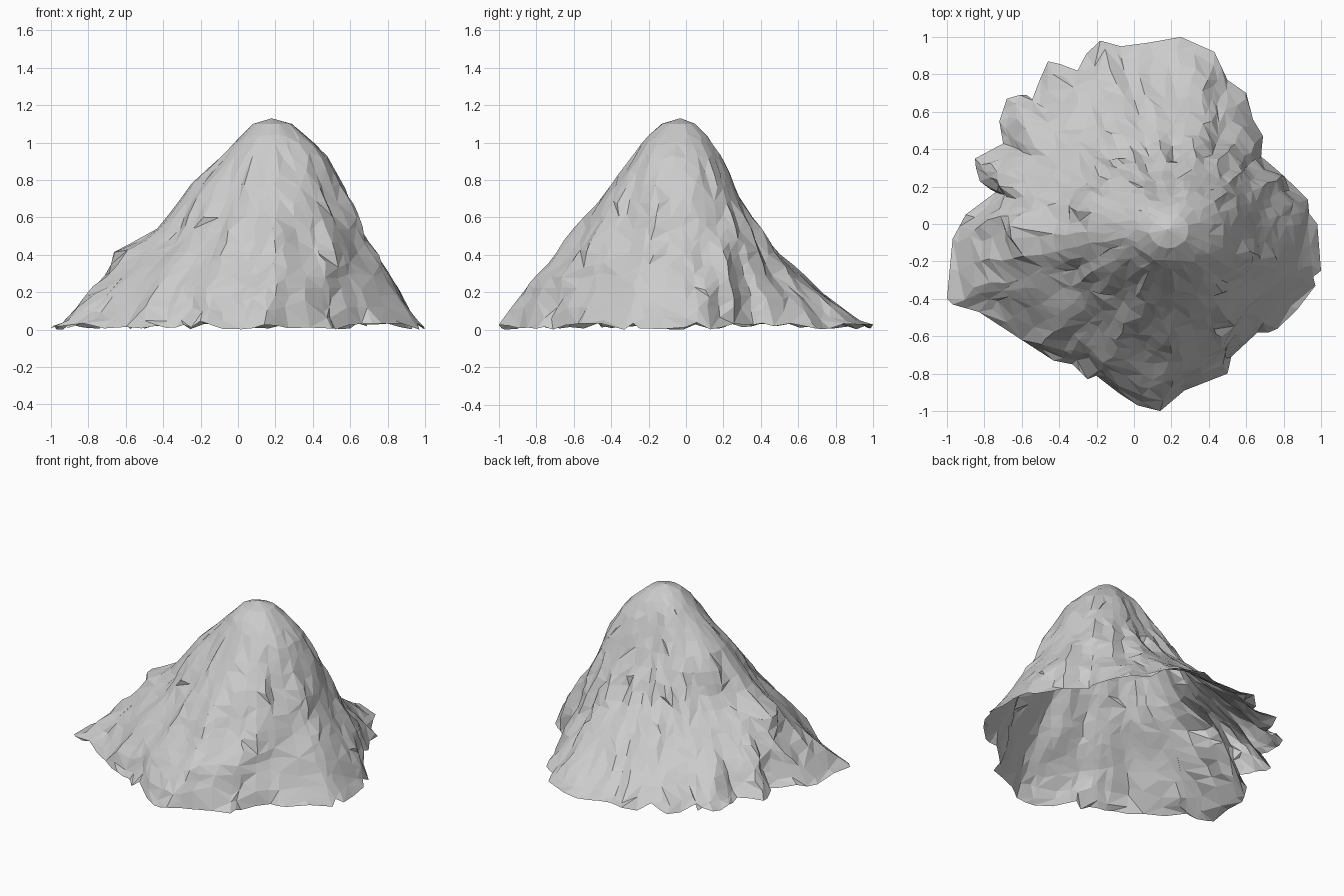
import bpy, bmesh, math, random
from mathutils import Vector, noise

if "Cube" in bpy.data.objects:
    bpy.data.objects.remove(bpy.data.objects["Cube"])

random.seed(4)
PEAK = Vector((0.18, -0.03))
HEIGHT = 1.13

# Footprint seen from the top, counterclockwise
FOOT = [(1, -.25), (.98, 0), (.93, .13), (.8, .26), (.68, .36), (.69, .47), (.6, .7),
        (.5, .77), (.43, .92), (.25, 1), (.08, .97), (-.07, .95), (-.18, .98),
        (-.33, .84), (-.46, .87), (-.54, .69), (-.61, .69), (-.68, .67), (-.72, .55),
        (-.7, .43), (-.85, .35), (-.84, .25), (-.74, .17), (-.9, .05), (-.97, -.08),
        (-1, -.4), (-.97, -.43), (-.83, -.47), (-.6, -.62), (-.43, -.73), (-.33, -.75),
        (-.25, -.83), (-.18, -.84), (.02, -.97), (.14, -1), (.27, -.89), (.5, -.8),
        (.52, -.71), (.66, -.58), (.78, -.58), (.97, -.33)]

# Contour radii around the peak in 8 directions (E, NE, N, NW, W, SW, S, SE)
CONTOURS = {
    .25: (.68, .61, .68, .76, .95, .76, .77, .64),
    .50: (.49, .48, .43, .51, .62, .54, .56, .53),
    .75: (.39, .37, .28, .35, .47, .38, .37, .40),
    .95: (.28, .25, .19, .22, .24, .24, .23, .28),
    1.03: (.19, .18, .14, .16, .17, .18, .18, .20),
    1.10: (.11, .10, .08, .08, .10, .10, .10, .11),
}


def around(values, angle):
    """Smooth cyclic interpolation of 8 compass values."""
    u = (angle / (math.pi / 4)) % 8
    i, f = int(u) % 8, u % 1
    a, b, c, d = (values[(i + k) % 8] for k in (-1, 0, 1, 2))
    return b + .5 * f * (c - a + f * (2 * a - 5 * b + 4 * c - d + f * (3 * (b - c) + d - a)))


def slope_radius(angle, base, z):
    """Distance of the rock face from the peak axis at height z."""
    knots = [(0, base)] + [(h, around(v, angle)) for h, v in CONTOURS.items()]
    knots[1] = (.25, min(knots[1][1] * .8 + base * .16, base * .93))
    for (z0, r0), (z1, r1) in zip(knots, knots[1:]):
        if z <= z1:
            return r0 + (r1 - r0) * (z - z0) / (z1 - z0)
    return knots[-1][1]


def rock(angle, base, z):
    r = slope_radius(angle, base, z)
    # Shoulder on the left ridge
    away = math.remainder(angle - math.pi, math.tau)
    r += .12 * math.exp(-(away / .2) ** 2 - ((z - .41) / .07) ** 2)
    # Downhill ribs and gullies, plus broken rock, calmer towards the top
    fade = min(1, z / .1) * min(1, (HEIGHT - z) / .6)
    ca, sa = math.cos(angle), math.sin(angle)
    rib = noise.noise(Vector((ca * 4.5, sa * 4.5, z * 1.6)))
    chip = noise.noise(Vector((ca * 9 + 7, sa * 9, z * 5)))
    r += fade * (.05 * rib + .04 * chip)
    return Vector((PEAK.x + r * ca, PEAK.y + r * sa, z))


# Columns: every footprint corner and every edge midpoint
columns = []
for p, q in zip(FOOT, FOOT[1:] + FOOT[:1]):
    p, q = Vector(p), Vector(q)
    columns += [p - PEAK, (p + q) / 2 - PEAK]

levels = [0, .05, .11, .17, .23, .29, .35, .41, .47, .54, .61, .69, .77, .85, .93, .99, 1.04, 1.1]

# Mountain shell, open underneath
bm = bmesh.new()
rings = []
for k, z in enumerate(levels):
    ring = []
    for d in columns:
        angle = math.atan2(d.y, d.x)
        if k == 0:
            co = Vector((PEAK.x + d.x, PEAK.y + d.y, random.uniform(0, .035)))
        else:
            co = rock(angle + random.uniform(-.02, .02), d.length,
                      z + (random.uniform(-.018, .018) if k < 17 else 0))
        ring.append(bm.verts.new(co))
    rings.append(ring)

n = len(columns)
for lo, hi in zip(rings, rings[1:]):
    for i in range(n):
        j = (i + 1) % n
        a, b, c, d = lo[i], lo[j], hi[j], hi[i]
        if random.random() < .5:
            bm.faces.new((a, b, c)), bm.faces.new((a, c, d))
        else:
            bm.faces.new((a, b, d)), bm.faces.new((b, c, d))
top = bm.verts.new((PEAK.x, PEAK.y, HEIGHT))
for i in range(n):
    bm.faces.new((rings[-1][i], rings[-1][(i + 1) % n], top))

# Merge crowded points into larger irregular facets
bmesh.ops.remove_doubles(bm, verts=bm.verts, dist=.04)
bmesh.ops.recalc_face_normals(bm, faces=bm.faces)
mesh = bpy.data.meshes.new("mountain")
bm.to_mesh(mesh)
bm.free()
bpy.context.collection.objects.link(bpy.data.objects.new("mountain", mesh))
